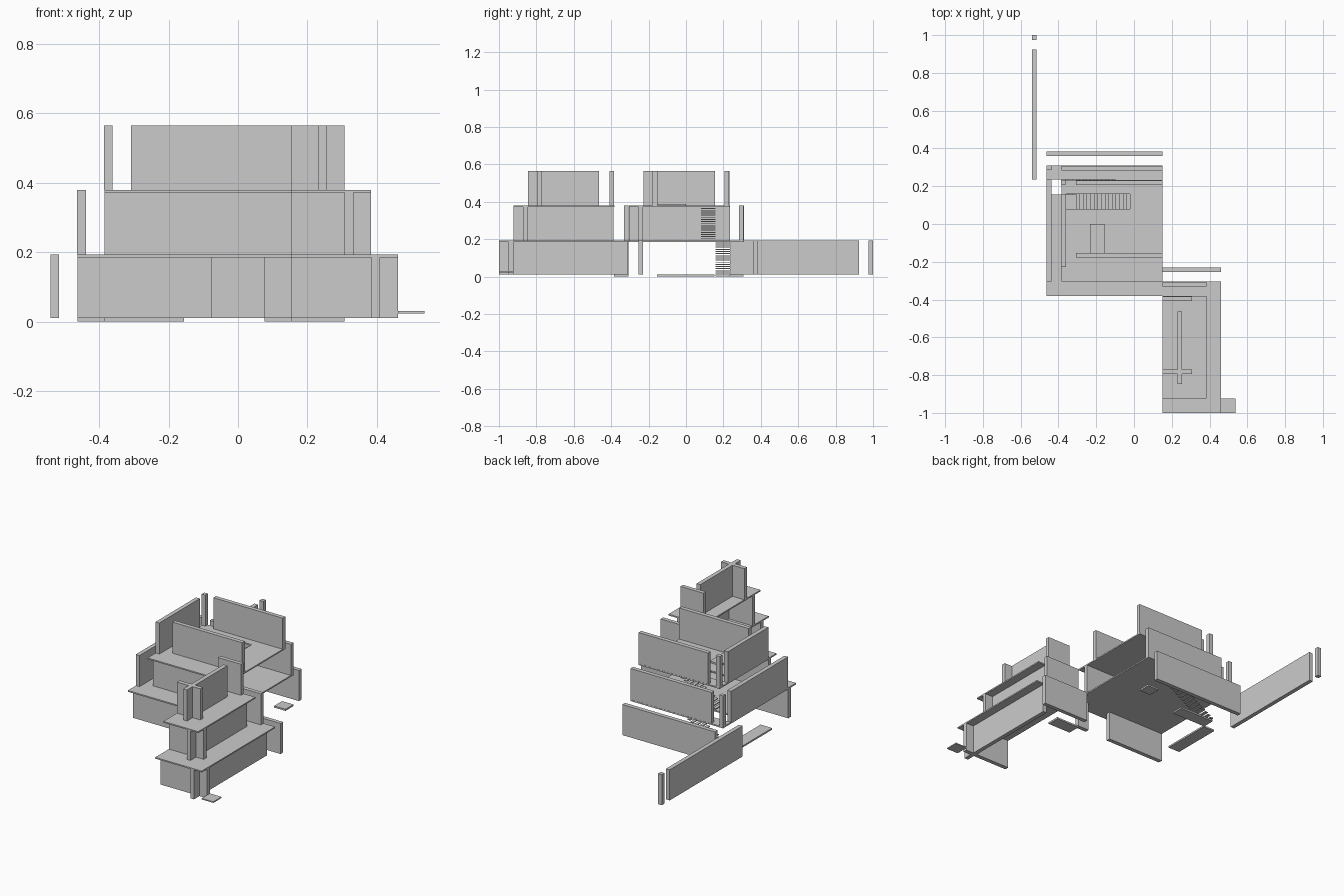
import bpy

if "Cube" in bpy.data.objects:
    bpy.data.objects.remove(bpy.data.objects["Cube"])

def box(name, x0, x1, y0, y1, z0, z1):
    bpy.ops.mesh.primitive_cube_add(size=1, location=((x0 + x1) / 2, (y0 + y1) / 2, (z0 + z1) / 2))
    o = bpy.context.object
    o.name = name
    o.scale = (x1 - x0, y1 - y0, z1 - z0)
    bpy.ops.object.transform_apply(location=False, rotation=False, scale=True)
    return o

def cut(target, *b):
    c = box("opening_cutter", *b)
    c.hide_render = True
    c.hide_viewport = True
    m = target.modifiers.new("opening", 'BOOLEAN')
    m.operation = 'DIFFERENCE'
    m.solver = 'EXACT'
    m.object = c

T = 0.025      # wall thickness
S = 0.077      # setback per storey
levels = [(0.01, 0.193), (0.193, 0.379), (0.379, 0.565)]

for k, (z0, z1) in enumerate(levels):
    d = S * k
    n = f"_level_{k + 1}"
    # main block: back wall and front wall
    xl = -0.462 + d
    box("back_wall" + n, xl, 0.152, 0.385 - T - d, 0.385 - d, z0, z1)
    fy = -0.332 + d
    if k == 0:
        box("front_wall_left" + n, xl, -0.077, fy, fy + T, z0, z1)
        box("front_wall_right" + n, 0.077, 0.152, fy, fy + T, z0, z1)
    else:
        box("front_wall" + n, xl, 0.152, fy, fy + T, z0, z1)
    # side wall and corner pillar
    sx = -0.54 + d
    wy, py = [((0.235, 0.925), (0.975, 1.0)),
              ((-0.305, 0.235), (0.285, 0.309)),
              ((-0.228, 0.155), (0.208, 0.232))][k]
    box("side_wall" + n, sx, sx + T, *wy, z0, z1)
    box("corner_pillar" + n, sx, sx + T, *py, z0, z1)
    # wing: rear wall, long wall, cross wall
    xr = 0.46 - d
    box("wing_back_wall" + n, 0.152, xr, -0.254 - d, -0.23 - d, z0, z1)
    lx = 0.384 - d
    box("wing_long_wall" + n, lx, lx + T, -1.0 + d, -0.31 - d, z0, z1)
    box("wing_cross_wall" + n, 0.152, xr, -0.948 + d, -0.923 + d, z0, z1)

# floor slabs and stair flights
for k, (zb, zt) in enumerate([(0.185, 0.193), (0.371, 0.379)]):
    d = S * k
    slab = box(f"floor_slab_{k + 1}", -0.462 + d, 0.152, -0.382 + d, 0.309 - d, zb, zt)
    cut(slab, -0.437 + d, -0.097 + d, 0.157 - d, 0.235 - d, zb - 0.02, zt + 0.02)
    box(f"wing_slab_{k + 1}", 0.152, 0.46 - d, -1.0 + d, -0.305 - d, zb, zt)
    base = levels[k][0]
    for i in range(15):
        x = -0.385 + d + i * 0.0192
        z = base + (i + 1) * 0.0115
        box(f"stair_{k + 1}_tread", x, x + 0.0192, 0.157 - d, 0.235 - d, z - 0.005, z)

# thin ground and entrance plates
for p in [(-0.462, -0.385, -0.155, 0.152, 0, 0.01),
          (0.077, 0.152, 0.232, 0.307, 0, 0.01),
          (0.152, 0.306, -0.385, -0.308, 0, 0.01),
          (-0.385, -0.155, 0.157, 0.232, 0, 0.01),
          (-0.233, -0.157, -0.155, 0.0, 0.379, 0.389),
          (0.46, 0.537, -1.0, -0.923, 0.023, 0.03)]:
    box("plate", *p)
